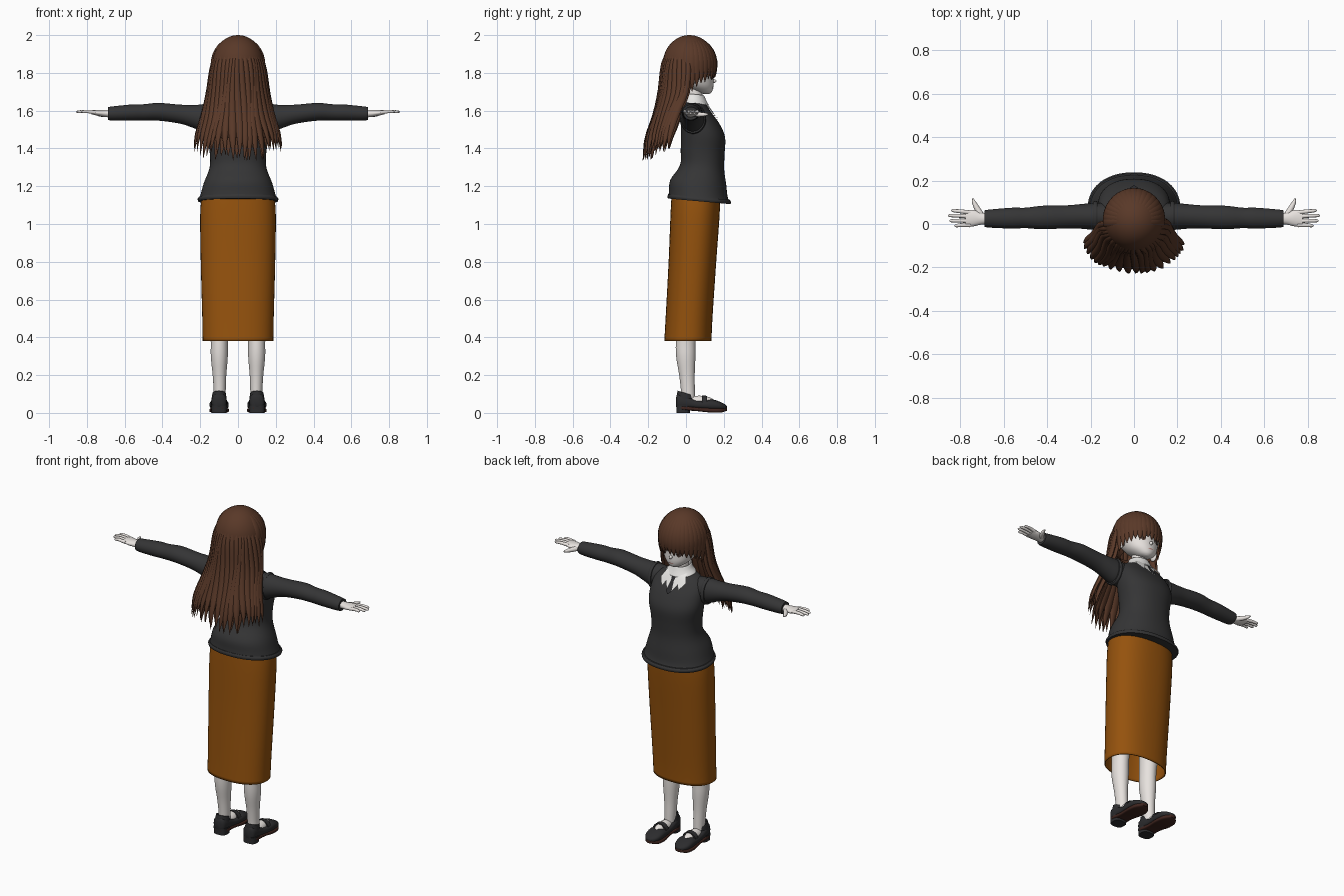
import bpy, bmesh, math, random
from mathutils import Vector
from mathutils.bvhtree import BVHTree

random.seed(4)
cube = bpy.data.objects.get("Cube")
if cube:
    bpy.data.objects.remove(cube, do_unlink=True)


def material(name, r, g, b):
    m = bpy.data.materials.new(name)
    m.use_nodes = True
    m.diffuse_color = (r, g, b, 1)
    bsdf = next(n for n in m.node_tree.nodes if n.type == 'BSDF_PRINCIPLED')
    bsdf.inputs["Base Color"].default_value = (r, g, b, 1)
    return m


SKIN = material("pale skin", .82, .78, .75)
WHITE = material("shirt white", .85, .84, .82)
HAIR = material("brown hair", .1, .04, .021)
KNIT = material("charcoal knit", .035, .035, .036)
SKIRT = material("ochre skirt", .3, .085, .004)
SHOE = material("black leather", .025, .025, .027)
SOLE = material("dark brown sole", .05, .018, .013)
EYE = material("dark brown eye", .06, .035, .028)
LIP = material("muted pink lip", .5, .25, .22)


def finish(name, bm, mat, mirror=False, thick=0, angle=45):
    bmesh.ops.recalc_face_normals(bm, faces=bm.faces)
    me = bpy.data.meshes.new(name)
    bm.to_mesh(me)
    bm.free()
    me.materials.append(mat)
    me.shade_smooth()
    me.set_sharp_from_angle(angle=math.radians(angle))
    ob = bpy.data.objects.new(name, me)
    bpy.context.collection.objects.link(ob)
    if thick:
        ob.modifiers.new("thickness", 'SOLIDIFY').thickness = thick
    if mirror:
        ob.modifiers.new("mirror", 'MIRROR').use_mirror_merge = False
    return ob


def spline(keys, steps):
    """Smooth interpolation through a list of tuples."""
    out = []
    for i in range(len(keys) - 1):
        a, b = keys[max(i - 1, 0)], keys[i]
        c, d = keys[i + 1], keys[min(i + 2, len(keys) - 1)]
        for k in range(steps):
            t = k / steps
            out.append([q + t / 2 * (r - p + t * (2*p - 5*q + 4*r - s + t * (3*q - p - 3*r + s)))
                        for p, q, r, s in zip(a, b, c, d)])
    return out + [list(keys[-1])]


def bridge(bm, rings, closed=True):
    n = len(rings[0])
    for a, b in zip(rings, rings[1:]):
        for i in range(n if closed else n - 1):
            j = (i + 1) % n
            bm.faces.new((a[i], a[j], b[j], b[i]))


PLACE = {'x': lambda p, a, b: (p, a, b), 'y': lambda p, a, b: (a, p, b), 'z': lambda p, a, b: (a, b, p)}


def loft(name, mat, keys, axis='z', n=32, power=2, steps=4, caps=True, tilt=0, **kw):
    """Rings of (position, centre a, centre b, radius a, radius b) along an axis."""
    bm = bmesh.new()
    rings = []
    for p, a, b, ra, rb in spline(keys, steps):
        ring = []
        for i in range(n):
            t = math.tau * i / n
            c, s = math.cos(t), math.sin(t)
            u = math.copysign(abs(c) ** (2 / power), c) * max(ra, .002)
            v = math.copysign(abs(s) ** (2 / power), s) * max(rb, .002)
            ring.append(bm.verts.new(PLACE[axis](p + tilt * v, a + u, b + v)))
        rings.append(ring)
    bridge(bm, rings)
    if caps:
        bm.faces.new(rings[0])
        bm.faces.new(rings[-1])
    return finish(name, bm, mat, **kw)


def ellipsoid(name, mat, centre, radii, **kw):
    bm = bmesh.new()
    bmesh.ops.create_uvsphere(bm, u_segments=24, v_segments=16, radius=1)
    for v in bm.verts:
        v.co = Vector(centre) + Vector(radii) * v.co
    return finish(name, bm, mat, **kw)


def tube(name, mat, points, mirror=True):
    """Tapered round tube through (x, y, z, radius) points."""
    bm = bmesh.new()
    pts = spline(points, 3)
    rings = []
    for i, (x, y, z, r) in enumerate(pts):
        d = Vector(pts[min(i + 1, len(pts) - 1)][:3]) - Vector(pts[max(i - 1, 0)][:3])
        q = d.to_track_quat('Z', 'Y')
        rings.append([bm.verts.new(Vector((x, y, z)) + q @ Vector((r * math.cos(k), r * math.sin(k), 0)))
                      for k in (math.tau * j / 10 for j in range(10))])
    bridge(bm, rings)
    bm.faces.new(rings[0])
    bm.faces.new(rings[-1])
    return finish(name, bm, mat, mirror=mirror)


def decal(name, mat, target, outline, lift=.004, mirror=False):
    """Thin plate with an (x, z) outline laid on the front of a target."""
    tree = BVHTree.FromObject(target, bpy.context.evaluated_depsgraph_get())
    bm = bmesh.new()
    face = bm.faces.new([bm.verts.new((x, .4, z)) for x, z in outline])
    bmesh.ops.poke(bm, faces=[face])
    bmesh.ops.subdivide_edges(bm, edges=bm.edges[:], cuts=4, use_grid_fill=True)
    for v in bm.verts:
        hit = tree.ray_cast(v.co, Vector((0, -1, 0)))
        if hit[0] is None:
            hit = tree.find_nearest(v.co)
        v.co = hit[0] + lift * (hit[1] if hit[1].y > 0 else -hit[1])
    return finish(name, bm, mat, mirror=mirror)


def oval(x, z, rx, rz, n=14):
    return [(x + rx * math.cos(math.tau * i / n), z + rz * math.sin(math.tau * i / n)) for i in range(n)]


# Head, face and neck
head = loft("head", SKIN, [(1.688, 0, .11, .014, .012), (1.7, 0, .095, .042, .042), (1.73, 0, .07, .078, .075),
                           (1.77, 0, .05, .1, .095), (1.81, 0, .04, .112, .106), (1.86, 0, .03, .12, .115),
                           (1.92, 0, .02, .1, .105), (1.96, 0, .02, .05, .05)])
ellipsoid("nose", SKIN, (0, .142, 1.757), (.009, .019, .011))
ellipsoid("ear", SKIN, (.115, .03, 1.77), (.013, .025, .034), mirror=True)
loft("neck", SKIN, [(1.6, 0, .045, .05, .048), (1.65, 0, .045, .043, .043), (1.74, 0, .045, .042, .045)])
decal("eye_iris", EYE, head, oval(.046, 1.782, .013, .017), mirror=True)
decal("eye_lash", SHOE, head, [(.022, 1.789), (.03, 1.8), (.05, 1.806), (.075, 1.792), (.05, 1.8)], .006, True)
decal("mouth", LIP, head, oval(0, 1.722, .016, .003))

# Pullover body with sleeves
torso = loft("sweater_body", KNIT, [(1.125, 0, .07, .208, .163), (1.16, 0, .065, .197, .155), (1.22, 0, .065, .18, .148),
                                    (1.3, 0, .085, .15, .117), (1.38, 0, .088, .15, .116), (1.47, 0, .09, .165, .117),
                                    (1.54, 0, .075, .165, .102), (1.59, 0, .058, .155, .082),
                                    (1.625, 0, .05, .12, .065), (1.65, 0, .045, .06, .05)],
             n=48, power=2.2, tilt=-.09)
loft("sweater_hem", KNIT, [(1.12, 0, .07, .211, .166), (1.132, 0, .07, .214, .168), (1.143, 0, .069, .207, .163)],
     n=48, power=2.2, tilt=-.09)
loft("sleeve", KNIT, [(.1, .035, 1.555, .06, .07), (.18, .035, 1.56, .062, .072), (.24, .035, 1.57, .057, .06),
                      (.31, .033, 1.582, .053, .05), (.42, .03, 1.594, .054, .047), (.5, .028, 1.591, .047, .043),
                      (.56, .027, 1.59, .048, .043), (.66, .025, 1.585, .042, .038), (.688, .025, 1.585, .038, .034)],
     axis='x', mirror=True)
loft("armhole_seam", KNIT, [(.168, .037, 1.558, .066, .077), (.178, .037, 1.558, .07, .081),
                            (.188, .037, 1.558, .065, .076)], axis='x', mirror=True)

# Shirt collar and tie
decal("shirt_front", WHITE, torso, [(-.055, 1.635), (.055, 1.635), (.03, 1.58), (0, 1.54), (-.03, 1.58)])
decal("collar_flap", WHITE, torso, [(.012, 1.635), (.06, 1.645), (.082, 1.605), (.055, 1.565)], .009, True)
decal("tie", SHOE, torso, [(-.014, 1.63), (.014, 1.63), (.009, 1.605), (.018, 1.555), (0, 1.538),
                           (-.018, 1.555), (-.009, 1.605)], .008)
loft("collar_band", WHITE, [(1.635, 0, .047, .084, .068), (1.66, 0, .045, .062, .056), (1.685, 0, .04, .05, .05)],
     caps=False, thick=.006, tilt=-.12)

# Hands
loft("palm", SKIN, [(.66, .025, 1.585, .026, .022), (.7, .025, 1.585, .027, .019), (.74, .027, 1.588, .038, .016),
                    (.775, .025, 1.592, .037, .011)], axis='x', n=20, mirror=True)
for finger, y, reach in (("index", .053, .842), ("middle", .034, .856), ("ring", .014, .85), ("little", -.005, .828)):
    tube(finger + "_finger", SKIN, [(.755, y, 1.591, .01), (.8, y * 1.1, 1.596, .009),
                                    (reach - .008, y * 1.2 - .002, 1.594, .007), (reach, y * 1.2 - .002, 1.593, .002)])
tube("thumb", SKIN, [(.7, .035, 1.583, .014), (.722, .07, 1.58, .013), (.737, .1, 1.58, .009), (.742, .118, 1.581, .003)])

# Long hollow skirt
loft("skirt", SKIRT, [(.38, 0, .01, .187, .125), (.5, 0, .016, .189, .124), (.8, 0, .034, .197, .126),
                      (1.05, 0, .048, .2, .13), (1.16, 0, .052, .19, .128)],
     n=48, power=2.3, caps=False, thick=.006)

# Legs and strapped shoes
loft("leg", SKIN, [(.06, .098, .012, .03, .036), (.12, .097, .01, .032, .037), (.2, .098, .005, .036, .041),
                   (.3, .099, -.001, .045, .051), (.4, .099, 0, .046, .053), (.6, .1, .02, .06, .06)], mirror=True)
ellipsoid("foot", SKIN, (.1, .07, .055), (.034, .085, .036), mirror=True)
loft("shoe_upper", SHOE, [(-.052, .1, .058, .016, .025), (-.04, .1, .06, .036, .042), (0, .1, .056, .042, .036),
                          (.05, .1, .045, .044, .025), (.1, .1, .042, .049, .026), (.14, .1, .042, .051, .029),
                          (.18, .1, .037, .046, .022), (.205, .1, .032, .03, .014), (.216, .1, .03, .01, .006)],
     axis='y', power=2.5, mirror=True)
loft("heel_counter", SHOE, [(.055, .1, -.005, .041, .046), (.08, .1, -.004, .039, .045), (.105, .1, -.003, .035, .041)],
     caps=False, thick=.004, tilt=-.3, mirror=True)
loft("shoe_strap", SHOE, [(.085, .1, .054, .043, .039), (.112, .1, .052, .045, .038)], axis='y', mirror=True)
loft("shoe_sole", SOLE, [(-.05, .1, .028, .02, .01), (-.02, .1, .026, .043, .011), (.06, .1, .02, .043, .011),
                         (.13, .1, .014, .052, .012), (.185, .1, .014, .045, .012), (.216, .1, .02, .014, .009)],
     axis='y', power=4, mirror=True)
loft("shoe_heel", SHOE, [(0, .1, -.015, .04, .036), (.02, .1, -.014, .041, .037), (.04, .1, -.012, .042, .04)],
     power=3, mirror=True)

# Hair cap
bm = bmesh.new()
bmesh.ops.create_uvsphere(bm, u_segments=40, v_segments=28, radius=1)
CAP = Vector((0, .018, 1.845))
for v in bm.verts:
    v.co = CAP + v.co * Vector((.137, .141, .155))
low = [f for f in bm.faces if f.calc_center_median().z < (1.84 if f.calc_center_median().y > .02 else 1.72)]
bmesh.ops.delete(bm, geom=low, context='FACES')
finish("hair_cap", bm, HAIR)

# Curtain shape of the long back hair: height, half width, centre y, depth
CURTAIN = spline([(1.95, .085, .015, .09), (1.85, .135, .015, .136), (1.7, .16, .008, .148), (1.58, .186, -.04, .127),
                  (1.45, .226, -.076, .135), (1.32, .24, -.09, .142)], 6)


def drape(t, z, scale=1):
    row = min(CURTAIN, key=lambda r: abs(r[0] - z))
    i = CURTAIN.index(row)
    other = CURTAIN[max(0, min(len(CURTAIN) - 1, i + (1 if z < row[0] else -1)))]
    f = (z - row[0]) / (other[0] - row[0]) if other is not row else 0
    w, yc, d = (p + f * (q - p) for p, q in zip(row[1:], other[1:]))
    a = 1.5 * t
    return Vector((w * scale * math.sin(a), yc - d * scale * math.cos(a), z)), w


def lock(bm, points, widths, thick, out):
    """Flat pointed lock swept through points, facing a horizontal direction."""
    side = Vector((-out.y, out.x, 0))
    rings = []
    for i, (p, w) in enumerate(zip(points, widths)):
        s = i / (len(points) - 1)
        taper = max(.03, 1 - max(0, (s - .6) / .4) ** 1.7)
        rings.append([bm.verts.new(p + side * w * taper * math.cos(k) + out * thick * min(1, taper * 1.5) * math.sin(k))
                      for k in (math.tau * j / 8 for j in range(8))])
    bridge(bm, rings)
    bm.faces.new(rings[0])
    bm.faces.new(rings[-1])


bm = bmesh.new()
bridge(bm, [[bm.verts.new(drape(t / 16, 1.94 - .03 * k, .97)[0]) for t in range(-16, 17)] for k in range(17)], False)
finish("hair_back_sheet", bm, HAIR, thick=.008)

for layer, count, scale in (("outer", 21, 1), ("inner", 15, .86)):
    bm = bmesh.new()
    for i in range(count):
        t = 2 * i / (count - 1) - 1
        tip = 1.335 + .06 * t * t + random.uniform(-.01, .04)
        samples = [drape(t + .03 * math.sin(5 * s / 13 + i), 1.94 + (tip - 1.94) * s / 13, scale) for s in range(14)]
        out = Vector((math.sin(1.5 * t), -math.cos(1.5 * t), 0))
        lock(bm, [p for p, w in samples], [w * 2.4 / count for p, w in samples], .011, out)
    finish("hair_back_locks_" + layer, bm, HAIR)

# Fringe and side locks
bm = bmesh.new()
for i in range(-9, 10):
    a = math.radians(10.5 * i)
    out = Vector((math.sin(a), math.cos(a), 0))
    tip = 1.775 - .1 * abs(i / 9) ** 2.5 + random.uniform(-.008, .016)
    points, widths = [], []
    for k in range(13):
        s = k / 12
        e = math.radians(80) * max(0, 1 - s / .55)
        drop = max(0, (s - .55) / .45)
        r = math.cos(e) * (1 - .05 * drop)
        points.append(Vector((.138 * r * out.x, CAP.y + .142 * r * out.y,
                              CAP.z + .149 * math.sin(e) + (tip - CAP.z) * drop)))
        widths.append(.006 + .016 * r)
    lock(bm, points, widths, .007, out)
finish("hair_fringe", bm, HAIR)
